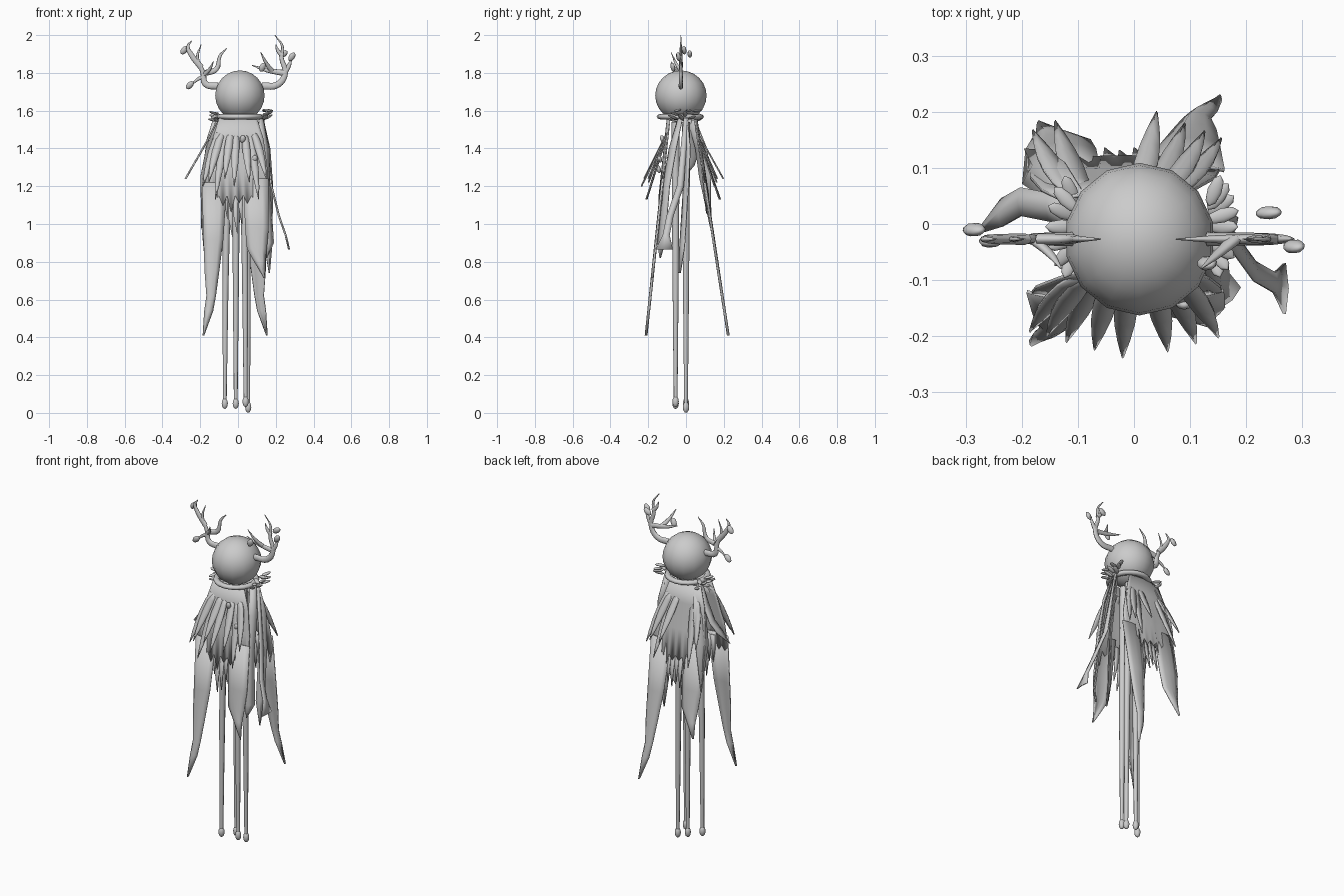
import bpy, bmesh, math, random
from mathutils import Vector

cube = bpy.data.objects.get("Cube")
if cube:
    bpy.data.objects.remove(cube, do_unlink=True)
random.seed(4)

GREY = (0.6, 0.6, 0.6, 1)
grey = bpy.data.materials.new("plain grey")
grey.use_nodes = True
grey.diffuse_color = GREY
grey.node_tree.nodes["Principled BSDF"].inputs["Base Color"].default_value = GREY


def finish(ob, name):
    ob.name = name
    ob.data.materials.clear()
    ob.data.materials.append(grey)
    bpy.ops.object.select_all(action='DESELECT')
    ob.select_set(True)
    bpy.context.view_layer.objects.active = ob
    bpy.ops.object.shade_smooth_by_angle(angle=math.radians(50))
    return ob


def ball(name, loc, scale, rot=(0, 0, 0), seg=8, rings=6):
    bpy.ops.mesh.primitive_uv_sphere_add(segments=seg, ring_count=rings, radius=1, location=loc, rotation=rot)
    ob = bpy.context.object
    ob.scale = scale
    return finish(ob, name)


def tube(name, pts, radius, tip):
    """Smooth tube through the points, thinning towards its tip."""
    cu = bpy.data.curves.new(name, 'CURVE')
    cu.dimensions, cu.bevel_depth, cu.bevel_resolution = '3D', 1, 2
    cu.use_fill_caps = True
    sp = cu.splines.new('BEZIER')
    sp.resolution_u = 4
    sp.bezier_points.add(len(pts) - 1)
    for i, (p, co) in enumerate(zip(sp.bezier_points, pts)):
        t = i / (len(pts) - 1)
        p.co, p.radius = co, radius + (tip - radius) * t ** 1.6
        p.handle_left_type = p.handle_right_type = 'AUTO'
    ob = bpy.data.objects.new(name, cu)
    bpy.context.collection.objects.link(ob)
    bpy.ops.object.select_all(action='DESELECT')
    ob.select_set(True)
    bpy.context.view_layer.objects.active = ob
    bpy.ops.object.convert(target='MESH')
    return finish(bpy.context.object, name)


def cloth(name, rows, angle=0, bow=0.0, cols=4, hem=0.0):
    """Cloth strip: rows of (x, y, z, half width); width runs along angle,
    the middle bows outward, hem makes the lowest edge ragged."""
    bm = bmesh.new()
    side = Vector((math.cos(angle), math.sin(angle), 0))
    out = Vector((math.sin(angle), -math.cos(angle), 0))
    grid = []
    for i, (x, y, z, w) in enumerate(rows):
        line = []
        for c in range(cols + 1):
            t = 2 * c / cols - 1
            p = Vector((x, y, z)) + side * w * t + out * bow * (1 - t * t)
            if hem and i == len(rows) - 1:
                p.z -= hem * (c % 2) * random.uniform(0.2, 1.2)
            line.append(bm.verts.new(p))
        grid.append(line)
    for a, b in zip(grid, grid[1:]):
        for c in range(cols):
            bm.faces.new((a[c], b[c], b[c + 1], a[c + 1]))
    me = bpy.data.meshes.new(name)
    bm.to_mesh(me)
    bm.free()
    ob = bpy.data.objects.new(name, me)
    bpy.context.collection.objects.link(ob)
    mod = ob.modifiers.new("thickness", 'SOLIDIFY')
    mod.thickness, mod.offset = 0.006, 0
    finish(ob, name)


# Head and collar ring
ball("head", (0.01, -0.027, 1.68), (0.134, 0.136, 0.133), seg=14, rings=12)
bpy.ops.mesh.primitive_torus_add(location=(0.01, -0.03, 1.568), major_radius=0.108, minor_radius=0.017,
                                 major_segments=20, minor_segments=8)
finish(bpy.context.object, "collar_ring").scale.z = 0.8

# Antlers: branches flattened front to back, each leaning by a depth at its tip
Y = -0.027


def antler_branch(name, radius, lean, *path):
    n = len(path) - 1
    ob = tube(name, [(x, lean * i / n, z) for i, (x, z) in enumerate(path)], radius, .002)
    ob.scale.y, ob.location.y = 0.65, Y


antler_branch("left_antler_trunk", .019, 0, (.13, 1.73), (.21, 1.738), (.25, 1.80), (.23, 1.88), (.235, 1.94), (.195, 2.0))
antler_branch("left_antler_outer", .016, 0, (.245, 1.80), (.27, 1.84), (.285, 1.88))
antler_branch("left_antler_inner", .016, 0, (.24, 1.80), (.15, 1.815), (.075, 1.84))
antler_branch("left_antler_front", .014, -.08, (.18, 1.81), (.15, 1.85), (.12, 1.91))
antler_branch("left_antler_twig", .013, 0, (.235, 1.89), (.21, 1.92), (.20, 1.95))
antler_branch("right_antler_trunk", .019, 0, (-.11, 1.73), (-.172, 1.742), (-.185, 1.80), (-.215, 1.88), (-.195, 1.95))
antler_branch("right_antler_outer", .016, 0, (-.195, 1.83), (-.25, 1.90), (-.265, 1.94), (-.245, 1.97))
antler_branch("right_antler_inner", .016, 0, (-.17, 1.80), (-.115, 1.82), (-.095, 1.89), (-.06, 1.93))
antler_branch("right_antler_twig", .012, 0, (-.18, 1.78), (-.215, 1.765), (-.25, 1.73))
antler_branch("right_antler_front", .012, -.08, (-.18, 1.79), (-.15, 1.82), (-.13, 1.86))


def antler_leaf(name, loc, tilt):
    ball(name, loc, (.017, .012, .026), (.3, tilt, .4))


antler_leaf("left_antler_leaf_outer", (.285, -.04, 1.885), .5)
antler_leaf("left_antler_leaf_rear", (.24, .02, 1.90), .9)
antler_leaf("left_antler_leaf_front", (.13, -.07, 1.83), .3)
antler_leaf("right_antler_leaf_top", (-.285, -.01, 1.92), .6)
antler_leaf("right_antler_leaf_low", (-.255, -.03, 1.735), .7)

# Four thin legs ending in bulbs
for k, (x, y, z) in enumerate([(-.07, -.055, .05), (-.012, 0, .05), (.04, -.055, .06), (.054, 0, .03)]):
    tube(f"leg_{k}", [(x * .65, y, 1.54), (x * .9, y, .9), (x, y, z + .01)], .022, .010)
    ball(f"foot_bulb_{k}", (x, y, z), (.017, .017, .029), seg=10, rings=8)

# Cloak: front panel and back panel, each a half turn of the other
CX = -0.015


def cloak_depth(z):
    return -.085 - .105 * (1.56 - z)


def cloak_side(label, s):
    ang = 0 if s > 0 else math.pi

    def turn(rows):
        return [(CX + s * (x - CX), y if s > 0 else -1.45 * y - .08, z, w) for x, y, z, w in rows]

    def hang(part, rows, bow=.01, cols=4, hem=0):
        cloth(f"{label}_{part}", turn([(x, cloak_depth(z), z, w) for x, z, w in rows]), ang, bow, cols, hem)

    hang("panel", [(0, 1.56, .10), (0, 1.45, .135), (-.01, 1.3, .165), (-.015, 1.15, .172)], .014, 16, .09)
    hang("long_tail", [(-.125, 1.22, .066), (-.13, .92, .052), (-.138, .75, .038), (-.142, .62, .024),
                       (-.155, .54, .022), (-.183, .41, .002)])
    hang("short_tail", [(.095, 1.24, .065), (.10, .98, .062), (.10, .87, .052), (.115, .80, .028), (.14, .715, .002)])

    # Narrow tatters flaring straight away from the panel; the back middle stays plain
    for k, x in enumerate((-.185, -.155, -.12, -.07, -.02, .06, .11, .15)):
        if s < 0 and k in (4, 5):
            continue
        z = (1.2, 1.22, 1.13, 1.24)[k % 4]
        y = -.24 + abs(x) * .28 + (.03 if s < 0 else 0)
        rows = []
        for i in range(6):
            t = i / 5
            w = .001 + .02 * math.sin(math.pi * (.2 + .8 * t))
            rows.append((x * (.5 + .5 * t ** .8), -.09 + (y + .09) * t, 1.5 + (z - 1.5) * t, w))
        cloth(f"{label}_tatter_{k}", turn(rows), ang, .003, 2)

    # Frayed strips below the hem in the middle
    for k in range(5):
        x, z = -.09 + .026 * k, random.uniform(.9, 1.06)
        hang(f"fray_{k}", [(x, 1.2, .016), (x, z + .09, .011), (x + .008, z, .001)], 0, 2)


cloak_side("front", 1)
cloak_side("back", -1)


# Side ribbons hanging from the collar
def ribbon(name, width, end_width, angle, *path):
    widths = [width * .65] + [width] * (len(path) - 2) + [end_width]
    cloth(name, [(*p, w) for p, w in zip(path, widths)], angle, .005, 2)


ribbon("left_ribbon_fishtail", .018, .045, 1.57,
       (.13, 0, 1.56), (.175, -.03, 1.2), (.215, -.085, 1.04), (.25, -.105, .94), (.268, -.115, .865))
ribbon("left_ribbon_middle", .023, .002, .6,
       (.12, 0, 1.56), (.15, .01, 1.4), (.165, 0, 1.2), (.16, -.02, .88), (.165, -.03, .74))
ribbon("left_ribbon_front", .026, .002, .8,
       (.12, -.03, 1.56), (.145, -.07, 1.4), (.15, -.105, 1.2), (.17, -.13, .9), (.15, -.135, .82))
ribbon("right_ribbon", .025, .002, -1.57,
       (-.10, .01, 1.56), (-.15, .03, 1.46), (-.20, .04, 1.37), (-.235, .02, 1.31), (-.275, -.015, 1.24))
ribbon("right_ribbon_rear", .037, .002, -2.2,
       (-.10, .03, 1.55), (-.145, .08, 1.4), (-.175, .10, 1.25), (-.19, .13, .98))

# Leaf clusters at both ends of the collar
for label, s, x0, z0, n in (("left", 1, .135, 1.565, 9), ("right", -1, -.105, 1.55, 7)):
    for k in range(n):
        a = (k / (n - 1) - .5) * 2.4
        d = Vector((s * math.cos(a), math.sin(a), 0))
        p = Vector((x0, -.005 + .045 * d.y, z0 + .018 * (k % 3))) + d * .024
        ball(f"collar_{label}_leaf_{k}", p, (.03, .013, .007), (0, random.uniform(-.5, .3), math.atan2(d.y, d.x)))

# Oval beads on the front panel
for k, (x, y, z) in enumerate([(.025, -.125, 1.45), (.088, -.14, 1.345), (.092, -.145, 1.29)]):
    ball(f"bead_{k}", (x, y, z), (.015, .012, .021), (.3, .2, 0))
